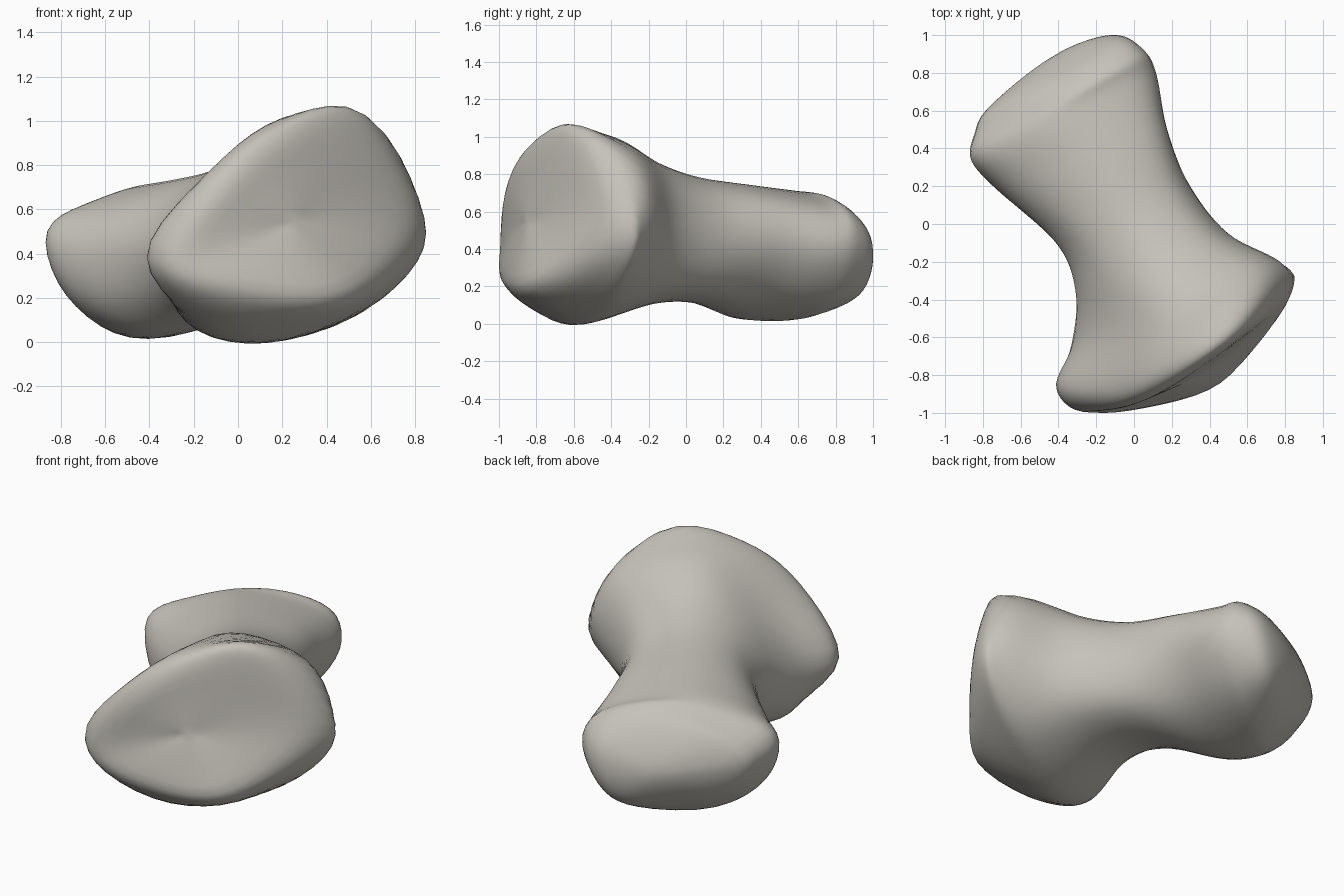
import bpy, bmesh
from mathutils import Vector

cube = bpy.data.objects.get("Cube")
if cube:
    bpy.data.objects.remove(cube, do_unlink=True)

mat = bpy.data.materials.new("warm grey bone")
mat.use_nodes = True
colour = (0.56, 0.54, 0.49, 1)
mat.diffuse_color = colour
mat.node_tree.nodes["Principled BSDF"].inputs["Base Color"].default_value = colour

AROUND = 5   # spline steps between neighbouring ring points
ALONG = 7    # spline steps between neighbouring rings


def rounded(left, top, right, bottom, top_left=0.74, bottom_left=0.74):
    """Eight-point ring through four extreme points, with corner fullness."""
    ends = [Vector(p) for p in (left, top, right, bottom)]
    centre = sum(ends, Vector()) / 4
    ring = []
    for i, fullness in enumerate((top_left, 0.74, 0.74, bottom_left)):
        p, q = ends[i], ends[(i + 1) % 4]
        ring += [p, centre + (p - centre + q - centre) * fullness]
    return ring


def spline(a, b, c, d, t):
    """Smooth curve from b to c."""
    return 0.5 * (2 * b + (c - a) * t + (2 * a - 5 * b + 4 * c - d) * t ** 2
                  + (3 * b - a - 3 * c + d) * t ** 3)


def refine(ring):
    n = len(ring)
    return [spline(ring[i - 1], ring[i], ring[(i + 1) % n], ring[(i + 2) % n], s / AROUND)
            for i in range(n) for s in range(AROUND)]


def opposite(ring):
    half = len(ring) // 2
    return ring[half:] + ring[:half]


def relax(bm, verts, times):
    for _ in range(times):
        bmesh.ops.smooth_vert(bm, verts=verts, factor=0.5,
                              use_axis_x=True, use_axis_y=True, use_axis_z=True)


def loft(name, rings, front, back):
    """Skin the rings and close each end smoothly on a centre point."""
    rings = [refine(r) for r in rings]
    n = len(rings[0])
    rows = ([opposite(rings[0]), [Vector(front)] * n] + rings
            + [[Vector(back)] * n, opposite(rings[-1])])
    bm = bmesh.new()
    grid = []
    for k in range(1, len(rows) - 2):
        for s in range(ALONG):
            grid.append([bm.verts.new(spline(*[rows[k + j][i] for j in (-1, 0, 1, 2)], s / ALONG))
                         for i in range(n)])
    grid.append([bm.verts.new(back) for i in range(n)])
    for lower, upper in zip(grid, grid[1:]):
        for i in range(n):
            j = (i + 1) % n
            bm.faces.new((lower[i], lower[j], upper[j], upper[i]))
    bmesh.ops.remove_doubles(bm, verts=bm.verts, dist=0.0005)
    # flatten the front face, then soften the whole skin
    relax(bm, [v for row in grid[:ALONG] for v in row if v.is_valid], 25)
    relax(bm, bm.verts[:], 3)
    bmesh.ops.recalc_face_normals(bm, faces=bm.faces)
    mesh = bpy.data.meshes.new(name)
    bm.to_mesh(mesh)
    bm.free()
    mesh.materials.append(mat)
    obj = bpy.data.objects.new(name, mesh)
    bpy.context.collection.objects.link(obj)
    for poly in mesh.polygons:
        poly.use_smooth = True


# broad front face and its rim
face = [Vector(p) for p in (
    (-.24, -1, .38), (-.03, -.97, .68), (.2, -.86, .87), (.48, -.67, .92),
    (.73, -.5, .6), (.63, -.67, .35), (.41, -.89, .21), (-.04, -1, .26))]
rim = [Vector(p) for p in (
    (-.43, -.87, .38), (-.13, -.89, .77), (.18, -.77, 1), (.56, -.55, 1.05),
    (.85, -.29, .56), (.74, -.39, .28), (.35, -.65, .06), (-.1, -.8, .07))]

# narrow waist opening into the rounded back end
body = [
    rounded((-.33, -.64, .41), (.23, -.45, 1.01), (.78, -.2, .5), (.09, -.56, -.01), .61, .7),
    rounded((-.31, -.38, .45), (.1, -.18, .87), (.5, -.05, .47), (.08, -.2, .1), .67),
    rounded((-.4, -.12, .45), (-.03, .05, .79), (.3, .2, .43), (-.05, .04, .11), .7),
    rounded((-.7, .17, .46), (-.2, .35, .745), (.17, .5, .4), (-.37, .24, .03), .65, .7),
    rounded((-.86, .34, .51), (-.35, .58, .715), (.12, .79, .38), (-.49, .43, .015), .58, .68),
    rounded((-.845, .48, .47), (-.28, .73, .69), (.04, .92, .35), (-.45, .61, .04), .6, .69),
    rounded((-.77, .62, .42), (-.3, .86, .57), (-.13, 1, .31), (-.42, .8, .15), .72, .72),
]

loft("bone_body", [face, rim] + body, (.25, -.85, .55), (-.43, .89, .36))
